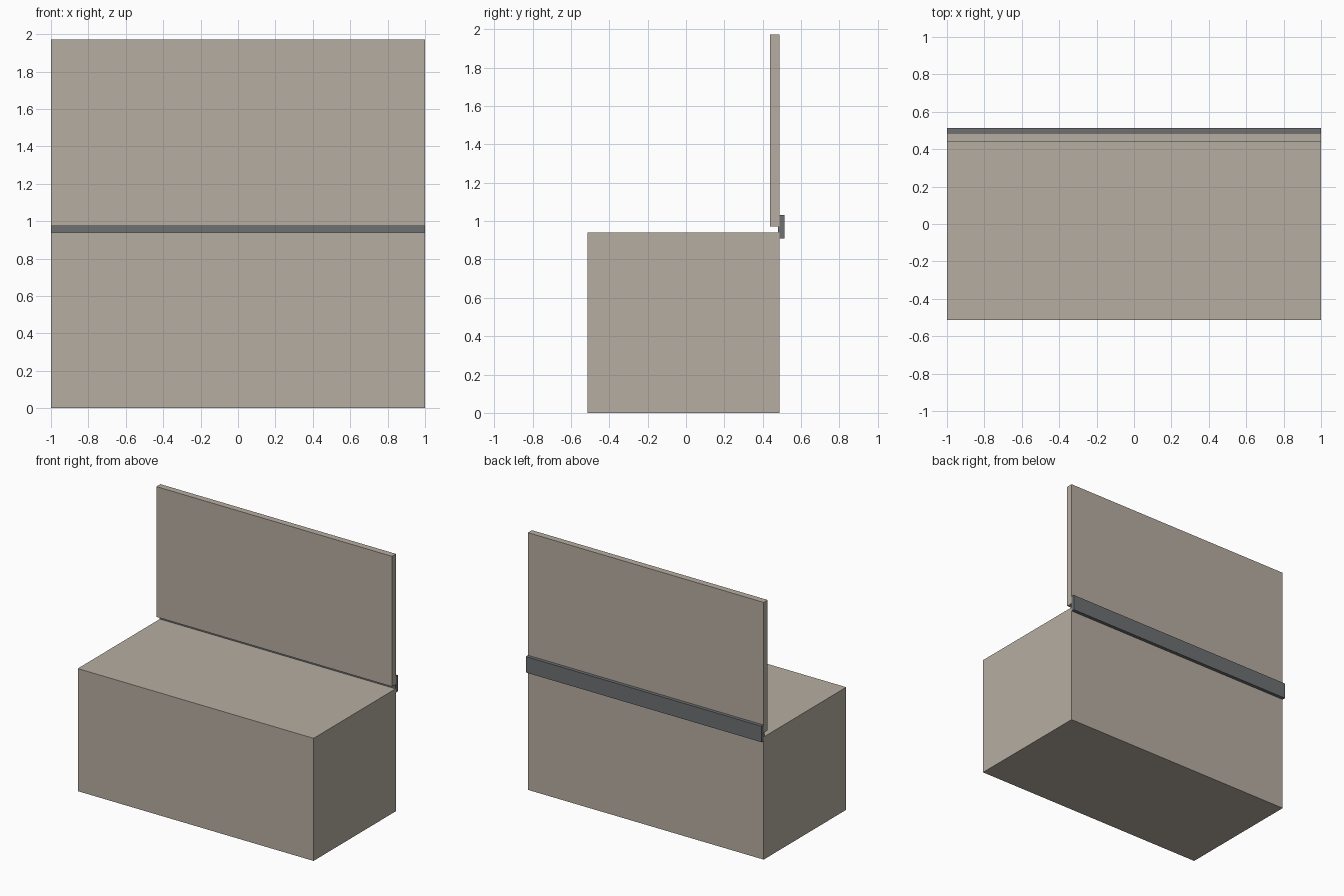
import bpy

if "Cube" in bpy.data.objects:
    bpy.data.objects.remove(bpy.data.objects["Cube"])


def material(name, colour):
    m = bpy.data.materials.new(name)
    m.diffuse_color = (*colour, 1.0)
    m.use_nodes = True
    m.node_tree.nodes["Principled BSDF"].inputs["Base Color"].default_value = m.diffuse_color
    return m


def box(name, x, y, z, mat):
    """Box from (min, max) ranges on each axis."""
    bpy.ops.mesh.primitive_cube_add(
        size=1, location=[(a + b) / 2 for a, b in (x, y, z)])
    ob = bpy.context.object
    ob.name = name
    ob.scale = [b - a for a, b in (x, y, z)]
    bpy.ops.object.transform_apply(location=False, rotation=False, scale=True)
    ob.data.materials.append(mat)
    return ob


beige = material("warm_beige", (0.47, 0.42, 0.36))
grey = material("hinge_grey", (0.155, 0.16, 0.17))

W = (-1.0, 1.0)
BACK = 0.487

# Chest body and upright open lid
box("chest_body", W, (-0.513, BACK), (0.0, 0.94), beige)
box("chest_lid", W, (0.438, BACK), (0.973, 1.972), beige)

# Hinge strip along the back, with a thin rib filling the gap
box("hinge_strip", W, (BACK, 0.513), (0.91, 1.032), grey)
box("hinge_rib", W, (0.479, BACK), (0.941, 0.972), grey)
